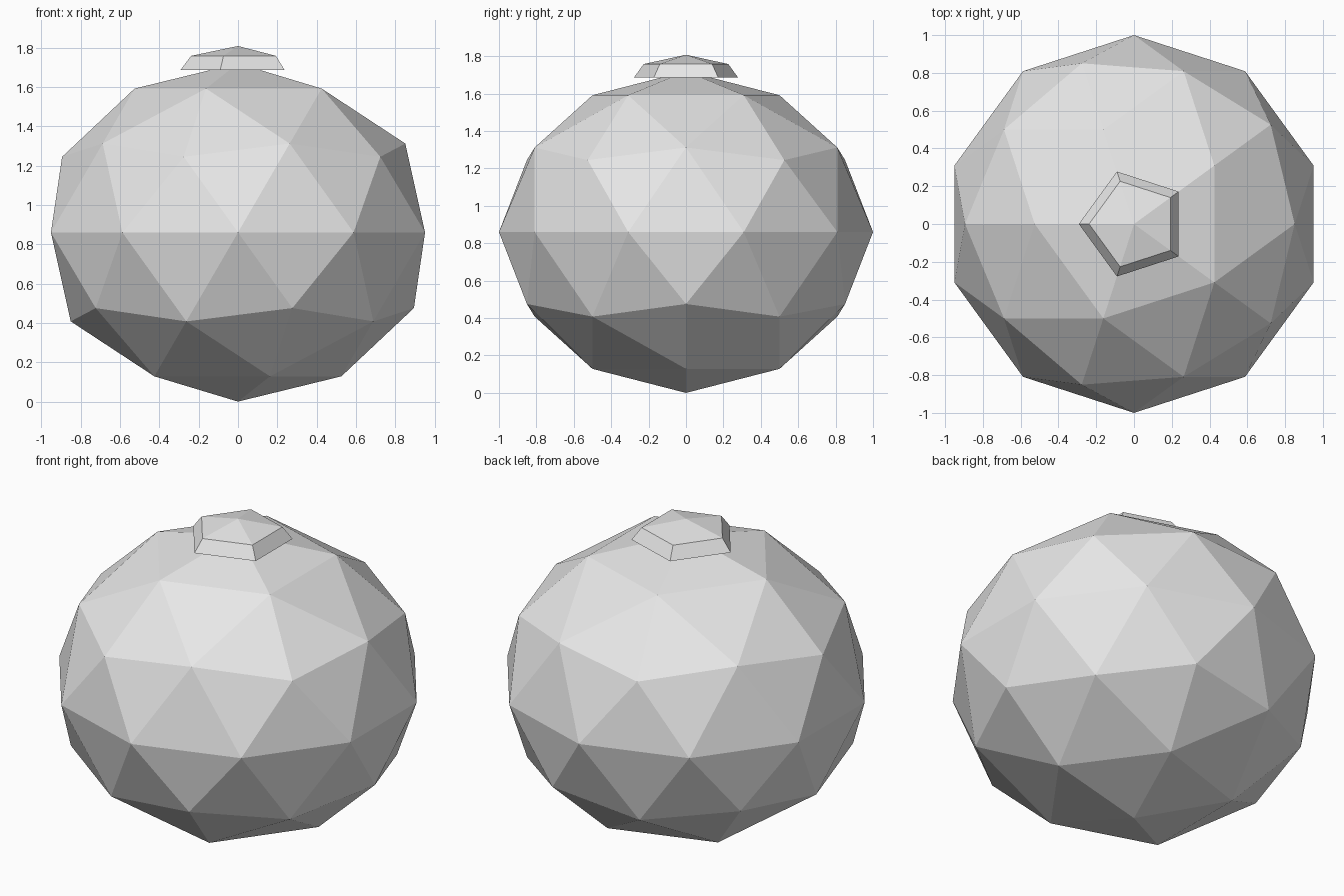
import bpy, bmesh, math
from mathutils import Matrix

if "Cube" in bpy.data.objects:
    bpy.data.objects.remove(bpy.data.objects["Cube"])

grey = bpy.data.materials.new("plain grey")
grey.diffuse_color = (0.8, 0.8, 0.8, 1)
grey.use_nodes = True
grey.node_tree.nodes["Principled BSDF"].inputs["Base Color"].default_value = grey.diffuse_color


def finish(bm, name):
    bmesh.ops.recalc_face_normals(bm, faces=bm.faces[:])
    mesh = bpy.data.meshes.new(name)
    bm.to_mesh(mesh)
    bm.free()
    mesh.materials.append(grey)
    obj = bpy.data.objects.new(name, mesh)
    bpy.context.collection.objects.link(obj)
    return obj


# Body: faceted ball, slightly flattened and resting on its lowest point
HALF_HEIGHT = 0.86
bm = bmesh.new()
bmesh.ops.create_icosphere(
    bm, subdivisions=2, radius=1,
    matrix=Matrix.Translation((0, 0, HALF_HEIGHT))
    @ Matrix.Diagonal((1, 1, HALF_HEIGHT, 1))
    @ Matrix.Rotation(math.pi, 4, 'Z'))
finish(bm, "body")

# Cap: five-sided bevelled collar with a shallow point on top
bm = bmesh.new()


def ring(radius, z):
    return [bm.verts.new((radius * math.cos(a), radius * math.sin(a), z))
            for a in (math.pi + i * math.tau / 5 for i in range(5))]


base, rim = ring(0.292, 1.687), ring(0.238, 1.758)
tip = bm.verts.new((0, 0, 1.808))
bm.faces.new(base[::-1])
for i in range(5):
    j = (i + 1) % 5
    bm.faces.new((base[i], base[j], rim[j], rim[i]))
    bm.faces.new((rim[i], rim[j], tip))
finish(bm, "cap")
